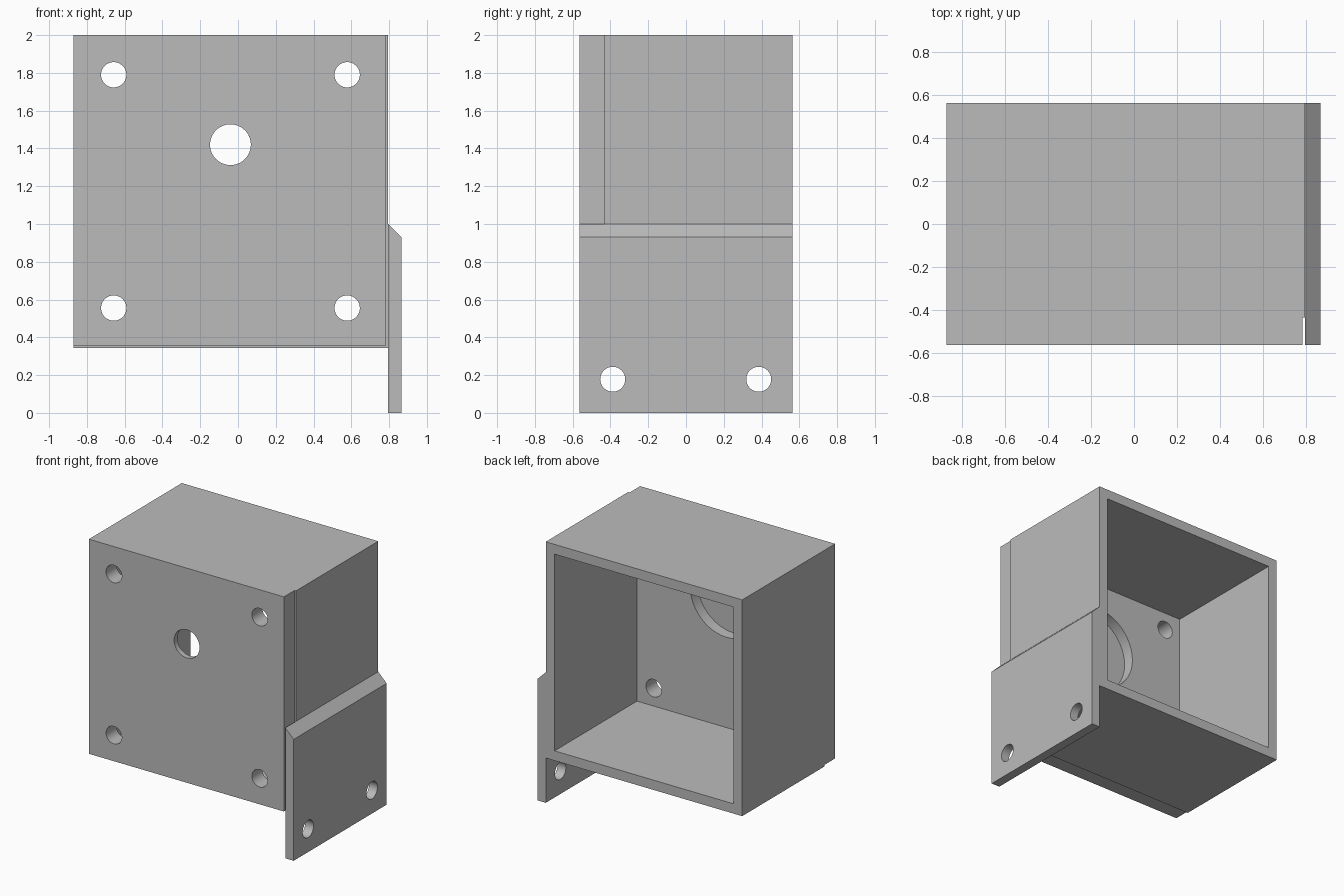
import bpy
import bmesh
from math import pi
from mathutils import Matrix

cube = bpy.data.objects.get("Cube")
if cube:
    bpy.data.objects.remove(cube, do_unlink=True)

# Overall extents of the housing
LEFT, RIGHT = -0.87, 0.795
FRONT, BACK = -0.5625, 0.5625
BOTTOM, TOP = 0.343, 2.0
WALL = 0.075
PLATE_BACK = -0.435
STEP = 0.0125

grey = bpy.data.materials.new("plain grey")
grey.use_nodes = True
grey.diffuse_color = (0.5, 0.5, 0.5, 1)
grey.node_tree.nodes["Principled BSDF"].inputs["Base Color"].default_value = (0.5, 0.5, 0.5, 1)


def finish(bm, name):
    bmesh.ops.recalc_face_normals(bm, faces=bm.faces)
    mesh = bpy.data.meshes.new(name)
    bm.to_mesh(mesh)
    bm.free()
    mesh.materials.append(grey)
    obj = bpy.data.objects.new(name, mesh)
    bpy.context.collection.objects.link(obj)
    return obj


def box(name, x, y, z):
    bm = bmesh.new()
    bmesh.ops.create_cube(bm, size=1)
    for v in bm.verts:
        v.co = [lo + (c + 0.5) * (hi - lo) for c, (lo, hi) in zip(v.co, (x, y, z))]
    return finish(bm, name)


def cylinder(name, centre, radius, depth, axis):
    bm = bmesh.new()
    turn = Matrix.Rotation(pi / 2, 4, "X" if axis == "Y" else "Y")
    bmesh.ops.create_cone(bm, cap_ends=True, segments=48, radius1=radius, radius2=radius,
                          depth=depth, matrix=Matrix.Translation(centre) @ turn)
    return finish(bm, name)


def cut(target, cutter):
    mod = target.modifiers.new("cut", "BOOLEAN")
    mod.operation = "DIFFERENCE"
    mod.solver = "EXACT"
    mod.object = cutter
    bpy.context.view_layer.objects.active = target
    bpy.ops.object.modifier_apply(modifier=mod.name)
    bpy.data.objects.remove(cutter, do_unlink=True)


def smooth_holes(obj):
    bpy.ops.object.select_all(action="DESELECT")
    obj.select_set(True)
    bpy.context.view_layer.objects.active = obj
    bpy.ops.object.shade_smooth_by_angle(angle=pi / 6)


# Open-backed housing with a thick front plate
housing = box("motor_housing", (LEFT, RIGHT), (FRONT, BACK), (BOTTOM, TOP))
cut(housing, box("cavity", (LEFT + WALL, RIGHT - WALL), (PLATE_BACK, 1), (BOTTOM + WALL, TOP - WALL)))

# Shallow steps along one side and the underside of the front plate
cut(housing, box("side_step", (RIGHT - STEP, 1), (-1, PLATE_BACK), (0, 3)))
cut(housing, box("under_step", (-1, 1), (-1, PLATE_BACK), (0, BOTTOM + STEP)))

# Shaft hole with a wide recess behind it
cut(housing, cylinder("shaft_hole", (-0.04, FRONT, 1.42), 0.108, 0.5, "Y"))
cut(housing, cylinder("recess", (-0.04, FRONT + 0.04 + 0.2, 1.42), 0.31, 0.4, "Y"))

# Four corner screw holes
for x in (-0.658, 0.578):
    for z in (0.555, 1.79):
        cut(housing, cylinder("screw_hole", (x, FRONT, z), 0.067, 0.5, "Y"))
smooth_holes(housing)

# Side mounting flange: chamfered profile extruded along y
bm = bmesh.new()
outer = RIGHT + 0.071
profile = [(RIGHT, 0), (outer, 0), (outer, 0.93), (RIGHT, 1)]
face = bm.faces.new([bm.verts.new((x, FRONT, z)) for x, z in profile])
side = bmesh.ops.extrude_face_region(bm, geom=[face])["geom"]
bmesh.ops.translate(bm, vec=(0, BACK - FRONT, 0),
                    verts=[g for g in side if isinstance(g, bmesh.types.BMVert)])
flange = finish(bm, "mounting_flange")
for y in (-0.388, 0.385):
    cut(flange, cylinder("flange_hole", (RIGHT, y, 0.178), 0.066, 0.5, "X"))
smooth_holes(flange)
